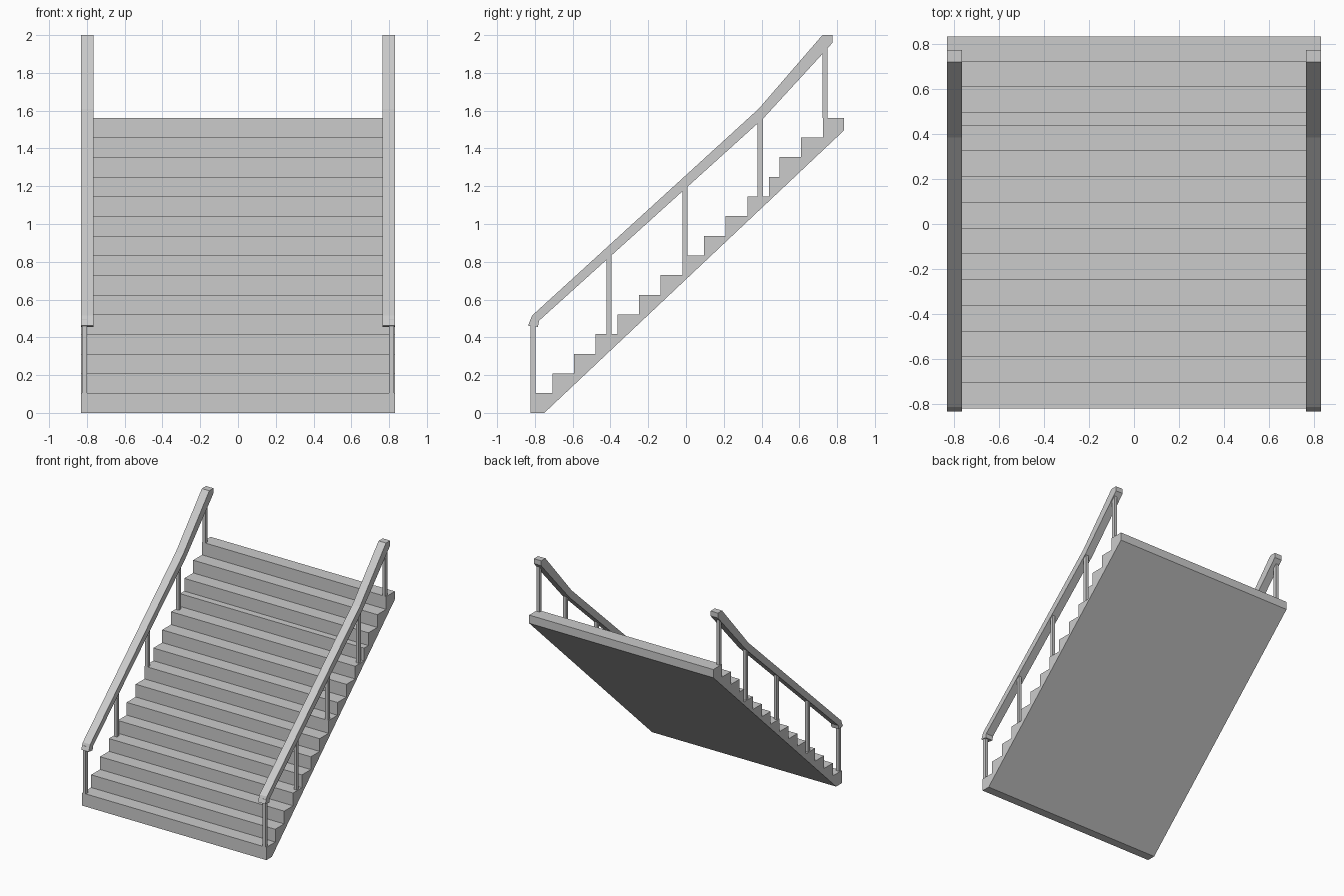
import bpy, bmesh

if "Cube" in bpy.data.objects:
    bpy.data.objects.remove(bpy.data.objects["Cube"])


def extrude_profile(name, pts, x0, x1):
    """Extrude a (y, z) outline along x."""
    bm = bmesh.new()
    face = bm.faces.new([bm.verts.new((x0, y, z)) for y, z in pts])
    res = bmesh.ops.extrude_face_region(bm, geom=[face])
    verts = [v for v in res["geom"] if isinstance(v, bmesh.types.BMVert)]
    bmesh.ops.translate(bm, verts=verts, vec=(x1 - x0, 0, 0))
    bmesh.ops.recalc_face_normals(bm, faces=bm.faces)
    mesh = bpy.data.meshes.new(name)
    bm.to_mesh(mesh)
    bm.free()
    obj = bpy.data.objects.new(name, mesh)
    bpy.context.collection.objects.link(obj)
    return obj


# Stair flight: stepped top, sloping flat underside
RISE = 1.562 / 15
TREAD = 0.1147
risers = [-0.822 + TREAD * k for k in range(12)]      # regular steps
risers += [0.495, 0.61, 0.724]                        # after the short tread
outline = []
for k, y in enumerate(risers):
    outline += [(y, k * RISE), (y, (k + 1) * RISE)]
outline += [(0.836, 15 * RISE), (0.836, 1.495), (-0.75, 0)]
extrude_profile("stair_flight", outline, -0.832, 0.832)

# Handrail side outline, with turned-down foot and level top end
rail = [(-0.836, 0.462), (-0.815, 0.515), (0.385, 1.61), (0.722, 2.0), (0.776, 2.0),
        (0.776, 1.96), (0.745, 1.925), (0.41, 1.56), (-0.778, 0.488), (-0.784, 0.455)]

# Posts: centre y, step the post stands on, top z inside the rail
posts = [(-0.811, 1, 0.495), (-0.408, 4, 0.85), (-0.006, 8, 1.215),
         (0.393, 11, 1.575), (0.735, 15, 1.95)]

for side, s in (("left", -1), ("right", 1)):
    extrude_profile(f"handrail_{side}", rail, s * 0.765, s * 0.832)
    for i, (y, step, top) in enumerate(posts):
        z = step * RISE
        box = [(y - 0.0135, z), (y + 0.0135, z), (y + 0.0135, top), (y - 0.0135, top)]
        extrude_profile(f"post_{side}_{i + 1}", box, s * 0.799, s * 0.825)
